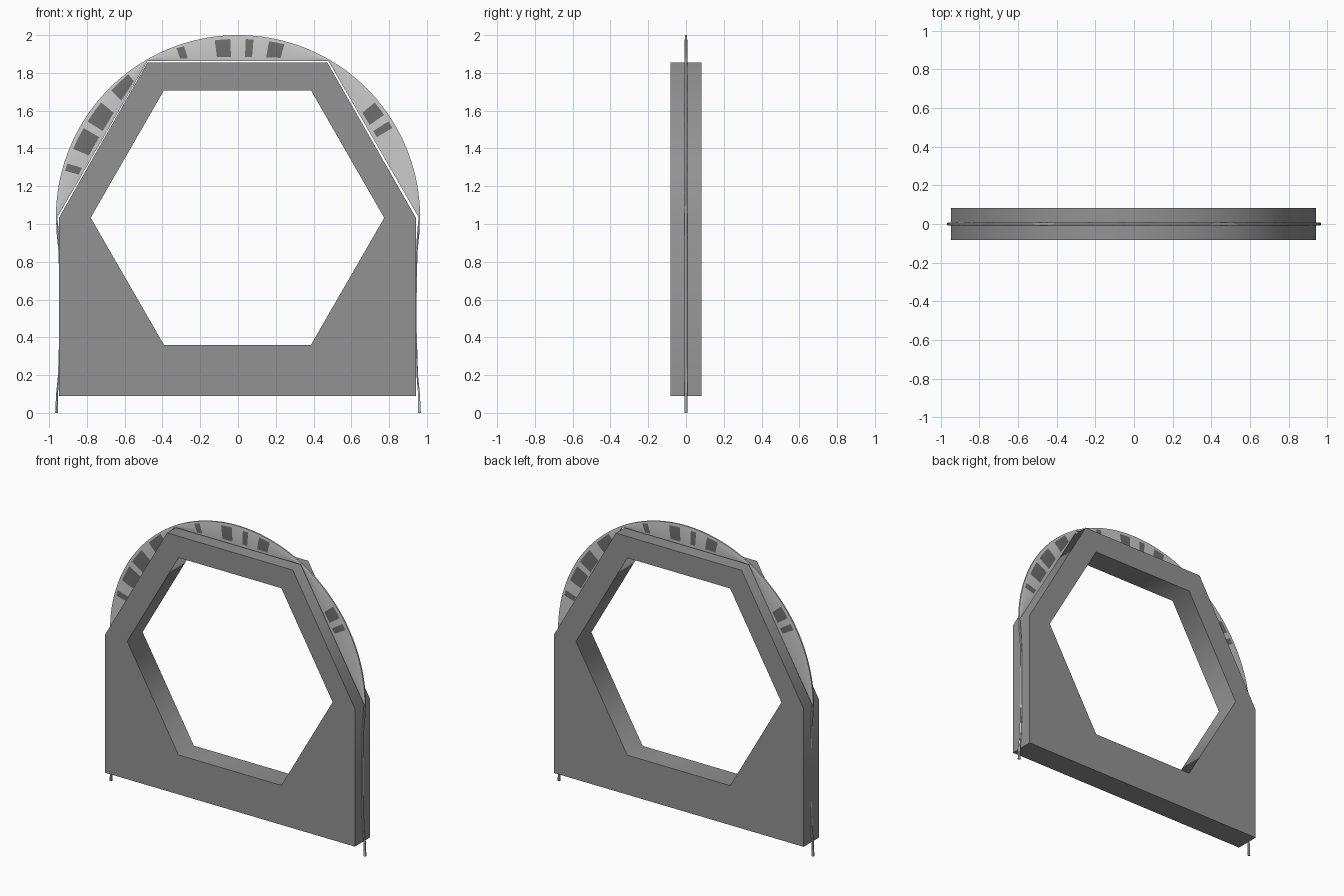
import bpy, bmesh, math, random

if "Cube" in bpy.data.objects:
    bpy.data.objects.remove(bpy.data.objects["Cube"])
random.seed(4)

def grey(name, v):
    m = bpy.data.materials.new(name)
    m.diffuse_color = (v, v, v, 1)
    m.use_nodes = True
    m.node_tree.nodes["Principled BSDF"].inputs["Base Color"].default_value = m.diffuse_color
    return m

def finish(bm, name, mats, angle):
    mesh = bpy.data.meshes.new(name)
    bm.to_mesh(mesh)
    bm.free()
    for m in mats:
        mesh.materials.append(m)
    ob = bpy.data.objects.new(name, mesh)
    bpy.context.collection.objects.link(ob)
    bpy.ops.object.select_all(action='DESELECT')
    ob.select_set(True)
    bpy.context.view_layer.objects.active = ob
    bpy.ops.object.shade_smooth_by_angle(angle=math.radians(angle))
    return ob

dark = grey("dark_grey", 0.29)
light = grey("light_grey", 0.8)
patch = grey("patch_grey", 0.16)

# Frame: six-sided outline with a matching hexagonal opening, softly shaded rims
D = 0.083
CX, CZ = -0.003, 1.033
outer = [(0.945, 0.09), (0.945, 1.033), (0.476, 1.855),
         (-0.476, 1.855), (-0.945, 1.033), (-0.945, 0.09)]
inner = [(0.389, 0.36), (0.777, 1.033), (0.389, 1.708),
         (-0.389, 1.708), (-0.777, 1.033), (-0.389, 0.36)]
bm = bmesh.new()
rings = [[bm.verts.new((x + CX, y, z)) for x, z in prof]
         for prof, y in ((outer, -D), (outer, D), (inner, D), (inner, -D))]
for k in range(4):
    a, b = rings[k], rings[(k + 1) % 4]
    for i in range(6):
        j = (i + 1) % 6
        bm.faces.new((a[i], a[j], b[j], b[i]))
bmesh.ops.recalc_face_normals(bm, faces=bm.faces)
finish(bm, "hexagon_frame", [dark], 75)

# Membrane path: pairs of outer and inner edge points, up one side and over
R = 0.964
side = [(0.0, 0.968, 0.953), (0.1, 0.963, 0.953), (0.2, 0.953, 0.945),
        (0.5, 0.944, 0.935), (0.85, 0.95, 0.942), (0.95, 0.96, 0.948)]
path = [((o, z), (i, z)) for z, o, i in side]
N = 72
for s in range(N + 1):
    a = math.pi * s / N
    off = (a % (math.pi / 3)) - math.pi / 6
    r = min(0.828 / math.cos(off), R - 0.004)
    path.append(tuple((q * math.cos(a), CZ + 0.003 + q * math.sin(a)) for q in (R, r)))
path += [((-o, z), (-i, z)) for z, o, i in reversed(side)]

# Dark patches on the membrane, as angle ranges in degrees
patches = [(30, 33), (35, 40), (75, 80), (85, 87.5), (92.5, 97.5), (107.5, 110),
           (127.5, 135), (140, 147.5), (150, 157.5), (162.5, 165)]

def is_patch(n, row, front):
    deg = (n - len(side) + 0.5) * 180 / N
    if not front:
        deg = 180 - deg
    return row in (1, 2) and any(lo <= deg <= hi for lo, hi in patches)

# Membrane: thin, slightly crumpled hollow shell
ROWS = [0, 0.15, 0.5, 0.85, 1]
loops = []
bm = bmesh.new()
for (ox, oz), (ix, iz) in path:
    def point(t, sgn):
        y = sgn * (0.005 + 0.003 * math.sin(math.pi * t)) + random.uniform(-0.0003, 0.0003)
        return bm.verts.new((ox + (ix - ox) * t, y, oz + (iz - oz) * t))
    loops.append([point(t, -1) for t in ROWS] + [point(t, 1) for t in reversed(ROWS)])
for n, (a, b) in enumerate(zip(loops, loops[1:])):
    for i in range(len(a)):
        j = (i + 1) % len(a)
        f = bm.faces.new((a[i], a[j], b[j], b[i]))
        front = i < 4
        f.material_index = int(is_patch(n, i if front else 8 - i, front))
bm.faces.new(loops[0])
bm.faces.new(loops[-1])
bmesh.ops.recalc_face_normals(bm, faces=bm.faces)
finish(bm, "arched_membrane", [light, patch], 40)
